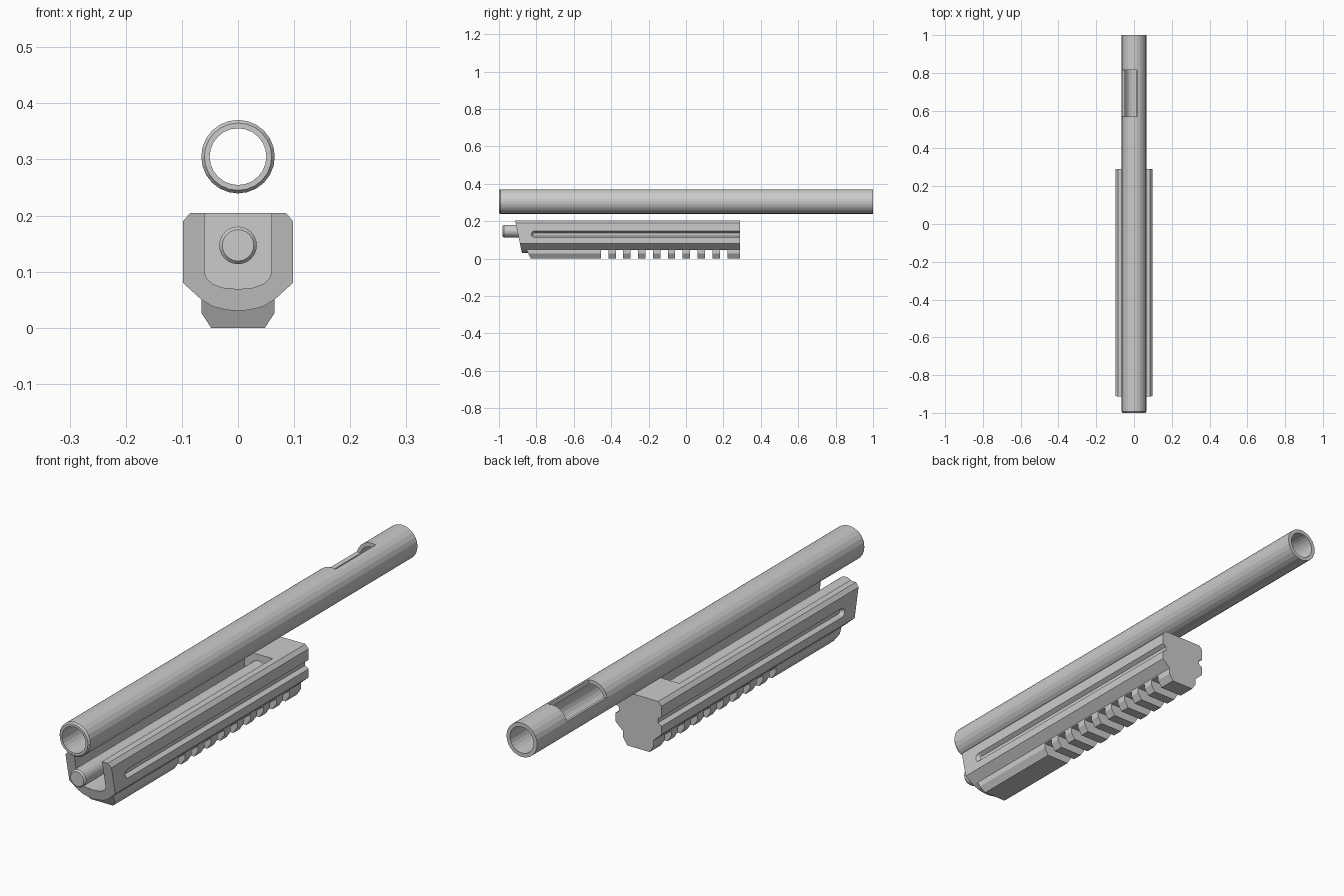
import bpy, bmesh
from math import sin, cos, pi, radians

if "Cube" in bpy.data.objects:
    bpy.data.objects.remove(bpy.data.objects["Cube"])

REAR = 0.29


def finish(name, bm):
    bmesh.ops.recalc_face_normals(bm, faces=bm.faces)
    me = bpy.data.meshes.new(name)
    bm.to_mesh(me)
    bm.free()
    ob = bpy.data.objects.new(name, me)
    bpy.context.collection.objects.link(ob)
    return ob


def loft(name, loops):
    """Skin closed loops of equal length and cap both ends."""
    bm = bmesh.new()
    rings = [[bm.verts.new(p) for p in loop] for loop in loops]
    n = len(rings[0])
    for a, b in zip(rings, rings[1:]):
        for i in range(n):
            j = (i + 1) % n
            bm.faces.new((a[i], a[j], b[j], b[i]))
    bm.faces.new(rings[0])
    bm.faces.new(rings[-1])
    return finish(name, bm)


def mirrored(half):
    return half + [(-x, z) for x, z in reversed(half) if x > 0]


def extrude(name, profile, front, rear):
    """Extrude an x-z profile along y; front is a function of z."""
    return loft(name, [[(x, front(z), z) for x, z in profile],
                       [(x, rear, z) for x, z in profile]])


def box(name, y0, y1, z0, z1, hx):
    return extrude(name, [(-hx, z0), (hx, z0), (hx, z1), (-hx, z1)], lambda z: y0, y1)


def boolean(ob, other, op):
    m = ob.modifiers.new(op, 'BOOLEAN')
    m.operation = op
    m.solver = 'EXACT'
    m.object = other
    bpy.context.view_layer.objects.active = ob
    bpy.ops.object.modifier_apply(modifier=m.name)
    bpy.data.objects.remove(other)


# Hollow tube with a side window
def make_tube(n=24, zc=0.305, w0=0.57, w1=0.815):
    prof = [(0.060, -1), (0.0655, -0.993), (0.0655, w0), (0.0655, w1), (0.0655, 1),
            (0.0505, 1), (0.0505, w1), (0.0505, w0), (0.0505, -1)]
    bm = bmesh.new()
    v = [[bm.verts.new((r * cos(2 * pi * i / n), y, zc + r * sin(2 * pi * i / n)))
          for r, y in prof] for i in range(n)]
    first, last = 5, 11
    for i in range(n):
        a, b = v[i], v[(i + 1) % n]
        window = first <= i < last
        for k in range(len(prof)):
            l = (k + 1) % len(prof)
            if window and k in (2, 6):
                continue
            bm.faces.new((a[k], a[l], b[l], b[k]))
        if window:
            bm.faces.new((a[2], b[2], b[7], a[7]))
            bm.faces.new((a[3], b[3], b[6], a[6]))
    for i in (first, last):
        bm.faces.new((v[i][2], v[i][3], v[i][6], v[i][7]))
    return finish("main_tube", bm)


make_tube()

# Handguard body with raked front face
body = extrude("handguard", mirrored([
    (0.085, 0.205), (0.098, 0.19), (0.098, 0.08), (0.065, 0.05),
    (0.045, 0.038), (0.022, 0.032), (0, 0.03)]),
    lambda z: -0.914 + (0.205 - z) * 0.211, REAR)

# Lower rail
rail = extrude("rail", mirrored([(0.065, 0.06), (0.065, 0.026), (0.048, 0.0)]),
               lambda z: -0.83 - z * 0.5, REAR)
boolean(body, rail, 'UNION')

# Open U-shaped channel
channel = extrude("channel_cutter", mirrored([
    (0.06, 0.25), (0.06, 0.1), (0.056, 0.088), (0.045, 0.078),
    (0.025, 0.071), (0, 0.069)]), lambda z: -1.1, 0.125)
boolean(body, channel, 'DIFFERENCE')

# Tapered side grooves with a rounded front end
for s in (-1, 1):
    loops = []
    for x, r in ((0.083, 0.008), (0.098, 0.0175), (0.108, 0.0175)):
        arc = [(s * x, -0.81 - r * cos(radians(a)), 0.13 + r * sin(radians(a)))
               for a in range(-90, 91, 30)]
        loops.append(arc + [(s * x, 0.35, 0.13 + r), (s * x, 0.35, 0.13 - r)])
    boolean(body, loft("groove_cutter", loops), 'DIFFERENCE')

# Rail slots
for i in range(9):
    y = -0.455 + i * 0.0795
    boolean(body, box("slot_cutter", y, y + 0.04, -0.05, 0.045, 0.15), 'DIFFERENCE')

# Rod lying in the channel
loft("inner_rod", [[(r * cos(2 * pi * i / 24), y, 0.147 + r * sin(2 * pi * i / 24))
                    for i in range(24)]
                   for r, y in ((0.028, -0.98), (0.0335, -0.974), (0.0335, 0.125))])
